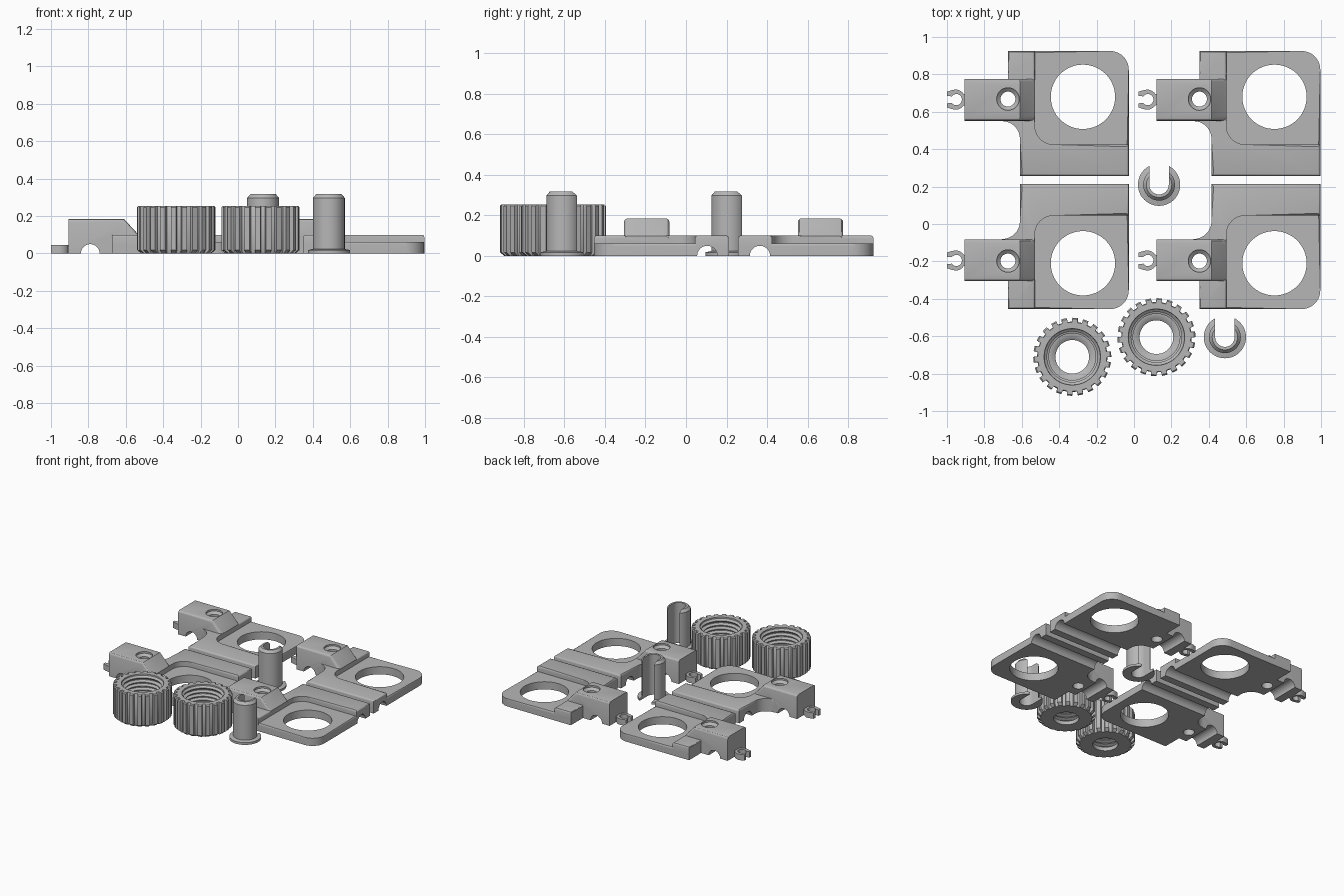
import bpy, bmesh, math
from mathutils import Matrix

if "Cube" in bpy.data.objects:
    bpy.data.objects.remove(bpy.data.objects["Cube"])

grey = bpy.data.materials.new("grey plastic")
grey.diffuse_color = (0.47, 0.47, 0.47, 1)
grey.use_nodes = True
grey.node_tree.nodes["Principled BSDF"].inputs["Base Color"].default_value = grey.diffuse_color


def new_object(name, bm):
    bmesh.ops.recalc_face_normals(bm, faces=bm.faces)
    me = bpy.data.meshes.new(name)
    bm.to_mesh(me)
    bm.free()
    ob = bpy.data.objects.new(name, me)
    bpy.context.collection.objects.link(ob)
    return ob


def loft(name, rings, bevel=0, bevel_rule=None):
    """Closed solid through rings of equal point count."""
    bm = bmesh.new()
    rows = [[bm.verts.new(p) for p in r] for r in rings]
    n = len(rows[0])
    for a, b in zip(rows, rows[1:]):
        for i in range(n):
            j = (i + 1) % n
            bm.faces.new((a[i], a[j], b[j], b[i]))
    bm.faces.new(rows[0][::-1])
    bm.faces.new(rows[-1])
    if bevel:
        edges = [e for e in bm.edges if bevel_rule(e)]
        bmesh.ops.bevel(bm, geom=edges, offset=bevel, segments=3,
                        profile=0.5, affect='EDGES', clamp_overlap=True)
    return new_object(name, bm)


def prism(name, pts, z0, z1, bevel=0):
    return loft(name, [[(x, y, z) for x, y in pts] for z in (z0, z1)], bevel,
                lambda e: all(abs(v.co.z - z1) < 1e-5 for v in e.verts))


def arc(cx, cy, r, a0, a1, n=10):
    return [(cx + r * math.cos(math.radians(a0 + (a1 - a0) * i / n)),
             cy + r * math.sin(math.radians(a0 + (a1 - a0) * i / n))) for i in range(n + 1)]


def lathe(name, profile, cx=0, cy=0, n=48):
    return loft(name, [[(x, y, z) for x, y in arc(cx, cy, r, 0, 360, n)[:-1]] for r, z in profile])


def rod(name, axis, c, r, a, b):
    """Horizontal cutter at z = 0 running along x or y."""
    ring = arc(c, 0, r, 0, 360, 32)[:-1]
    if axis == 'x':
        return loft(name, [[(t, u, z) for u, z in ring] for t in (a, b)])
    return loft(name, [[(u, t, z) for u, z in ring] for t in (a, b)])


def combine(ob, others, op):
    for o in others:
        m = ob.modifiers.new("bool", 'BOOLEAN')
        m.operation, m.object, m.solver = op, o, 'EXACT'
        bpy.context.view_layer.update()
        dg = bpy.context.evaluated_depsgraph_get()
        me = bpy.data.meshes.new_from_object(ob.evaluated_get(dg))
        ob.modifiers.clear()
        ob.data = me
        bpy.data.objects.remove(o)


def finish(ob):
    me = ob.data
    me.materials.clear()
    me.materials.append(grey)
    me.polygons.foreach_set("material_index", [0] * len(me.polygons))
    me.polygons.foreach_set("use_smooth", [True] * len(me.polygons))
    me.set_sharp_from_angle(angle=math.radians(30))
    me.update()


def duplicate(ob, name, matrix):
    me = ob.data.copy()
    me.transform(matrix)
    if matrix.determinant() < 0:
        me.flip_normals()
    o = bpy.data.objects.new(name, me)
    bpy.context.collection.objects.link(o)
    return o


# ---- bracket: low plate, raised border, ramped arm, fork clip
left_edge = [(-0.674, 0.925), (-0.674, 0.6), (-0.71, 0.6)] + arc(-0.705, 0.455, 0.095, 90, 0)
plate = prism("bracket_1", [(-0.61, 0.257), (-0.028, 0.257)] + arc(-0.128, 0.825, 0.1, 0, 90)
              + left_edge, 0, 0.06, 0.012)
border = prism("border", [(-0.61, 0.257), (-0.028, 0.257), (-0.028, 0.425)]
               + arc(-0.43, 0.525, 0.1, 270, 180) + [(-0.53, 0.925)] + left_edge,
               0, 0.1, 0.012)
side = [(-0.905, 0), (-0.53, 0), (-0.53, 0.098), (-0.61, 0.185), (-0.905, 0.185)]
arm = loft("arm", [[(x, y, z) for x, z in side] for y in (0.552, 0.776)], 0.018,
           lambda e: all(v.co.z > 0.09 for v in e.verts)
           and abs(e.verts[0].co.y - e.verts[1].co.y) < 1e-5)
combine(plate, [border, arm], 'UNION')

fy = 0.665
fork = (arc(-0.95, fy, 0.03, 145, -145, 16)
        + [(-1.0, fy - 0.02), (-1.0, fy - 0.042), (-0.975, fy - 0.05)]
        + arc(-0.955, fy, 0.054, -90, -35, 5) + [(-0.895, fy - 0.028), (-0.895, fy + 0.028)]
        + arc(-0.955, fy, 0.054, 35, 90, 5)
        + [(-0.975, fy + 0.05), (-1.0, fy + 0.042), (-1.0, fy + 0.02)])
combine(plate, [prism("fork", fork, 0, 0.046)], 'UNION')

# large opening, countersunk screw hole, rod channels underneath
combine(plate, [
    lathe("opening", [(0.172, -0.1), (0.172, 0.3)], -0.273, 0.68, 64),
    lathe("screw_hole", [(0.04, -0.1), (0.04, 0.155), (0.06, 0.172), (0.06, 0.3)],
          -0.674, 0.668, 32),
    rod("channel_x", 'x', 0.365, 0.05, -0.8, 0.2),
    rod("channel_y", 'y', -0.79, 0.05, 0.4, 0.9)], 'DIFFERENCE')
finish(plate)

shift = Matrix.Translation((1.024, 0, 0))
flip = Matrix.Translation((0, 0.47, 0)) @ Matrix.Scale(-1, 4, (0, 1, 0))
duplicate(plate, "bracket_2", shift)
duplicate(plate, "bracket_3", flip)
duplicate(plate, "bracket_4", shift @ flip)

# ---- ribbed nut with inner thread
TEETH = 22


def toothed(r_tip, r_root):
    pts = []
    for i in range(TEETH):
        a = 2 * math.pi * (i + 0.25) / TEETH
        for r, d in ((r_root, -0.085), (r_tip, -0.07), (r_tip, 0.07), (r_root, 0.085)):
            pts.append((r * math.cos(a + d), r * math.sin(a + d)))
    return pts


def ring_at(z, tip, root):
    return [(x, y, z) for x, y in toothed(tip, root)]


nut = loft("ribbed_nut_1", [ring_at(0, 0.187, 0.18), ring_at(0.018, 0.209, 0.188),
                            ring_at(0.247, 0.209, 0.188), ring_at(0.254, 0.202, 0.184)])
bore = [(0.09, -0.05), (0.09, 0.03), (0.11, 0.045)]
for k in range(6):
    z = 0.047 + k * 0.03
    bore += [(0.125, z), (0.125, z + 0.006), (0.147, z + 0.015), (0.147, z + 0.021)]
bore += [(0.135, 0.232), (0.15, 0.244), (0.155, 0.3)]
combine(nut, [lathe("bore", bore)], 'DIFFERENCE')
finish(nut)
duplicate(nut, "ribbed_nut_2", Matrix.Translation((0.12, -0.605, 0)))
nut.data.transform(Matrix.Translation((-0.33, -0.71, 0)))

# ---- slotted post with foot flange
post = lathe("slotted_post_1", [(0.113, 0), (0.113, 0.018), (0.085, 0.024),
                                (0.085, 0.297), (0.068, 0.317)])
slot = arc(0, 0, 0.052, 180, 360, 20) + [(0.052, 0.2), (-0.052, 0.2)]
combine(post, [prism("slot", slot, -0.1, 0.5)], 'DIFFERENCE')
finish(post)
duplicate(post, "slotted_post_2", Matrix.Translation((0.486, -0.605, 0)))
post.data.transform(Matrix.Translation((0.134, 0.21, 0)))
